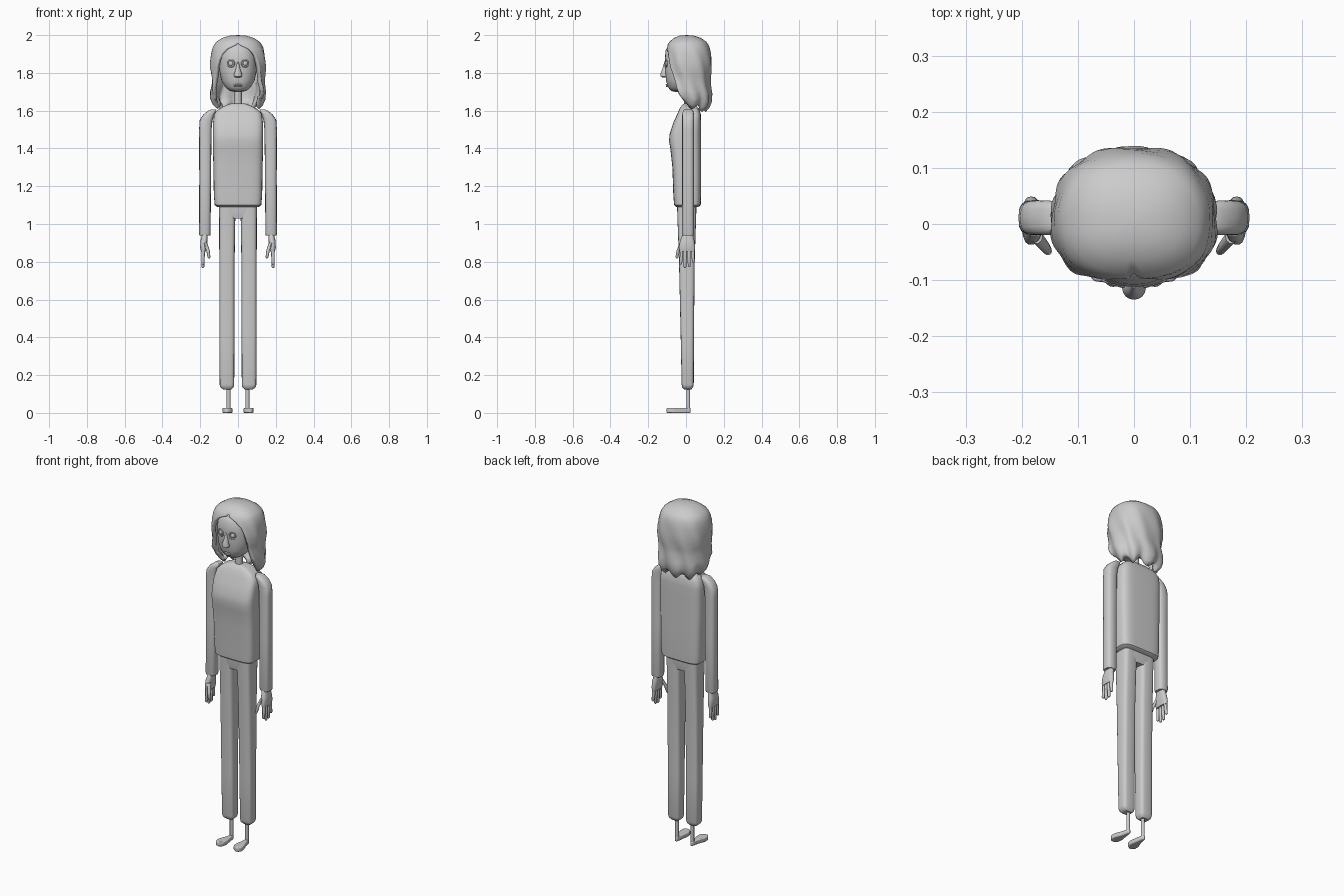
import bpy, bmesh, math
from math import sin, cos, pi, radians


def finish(bm, name, angle=40):
    me = bpy.data.meshes.new(name)
    bm.to_mesh(me)
    bm.free()
    ob = bpy.data.objects.new(name, me)
    bpy.context.collection.objects.link(ob)
    bpy.ops.object.select_all(action='DESELECT')
    ob.select_set(True)
    bpy.context.view_layer.objects.active = ob
    bpy.ops.object.shade_smooth_by_angle(angle=radians(angle))
    return ob


def spow(v, p):
    return math.copysign(abs(v) ** p, v)


def loft(name, rings, n=2.0, segs=24, sx=1, angle=40):
    """Rounded cross-sections (z, x0, x1, y0, y1) joined upward and capped."""
    bm = bmesh.new()
    rows = []
    for z, x0, x1, y0, y1 in rings:
        cx, cy, rx, ry = (x0 + x1) / 2, (y0 + y1) / 2, (x1 - x0) / 2, (y1 - y0) / 2
        rows.append([bm.verts.new((sx * (cx + rx * spow(cos(2 * pi * i / segs), 2 / n)),
                                   cy + ry * spow(sin(2 * pi * i / segs), 2 / n), z))
                     for i in range(segs)])
    for a, b in zip(rows, rows[1:]):
        for i in range(segs):
            j = (i + 1) % segs
            bm.faces.new((a[i], a[j], b[j], b[i]))
    bm.faces.new(rows[0][::-1])
    bm.faces.new(rows[-1])
    bmesh.ops.recalc_face_normals(bm, faces=bm.faces)
    return finish(bm, name, angle)


def ball(name, loc, size):
    bm = bmesh.new()
    bmesh.ops.create_uvsphere(bm, u_segments=24, v_segments=16, radius=1)
    for v in bm.verts:
        v.co = [v.co[k] * size[k] + loc[k] for k in range(3)]
    return finish(bm, name)


# Sweater body
loft("torso", [(1.09, -.11, .11, -.05, .065), (1.10, -.123, .123, -.063, .078),
               (1.15, -.128, .128, -.067, .08), (1.30, -.13, .13, -.072, .08),
               (1.40, -.133, .133, -.083, .08), (1.44, -.133, .133, -.09, .08),
               (1.48, -.133, .133, -.086, .08), (1.54, -.132, .132, -.066, .08),
               (1.585, -.125, .125, -.045, .078), (1.61, -.10, .10, -.035, .068),
               (1.63, -.06, .06, -.02, .05), (1.638, -.035, .035, -.01, .035)], n=4.5, segs=40)

# Trousers: hips and two legs
loft("hips", [(1.03, -.095, .095, -.04, .05), (1.06, -.1, .1, -.046, .055),
              (1.12, -.1, .1, -.048, .056)], n=4, segs=32)
for side, sx in (("left", 1), ("right", -1)):
    loft(side + "_trouser_leg",
         [(.125, .035, .08, -.01, .028), (.135, .024, .092, -.02, .037),
          (.15, .02, .097, -.023, .041), (.40, .019, .098, -.028, .042),
          (.80, .018, .099, -.037, .046), (1.05, .014, .1, -.046, .054),
          (1.10, .012, .1, -.047, .055)], n=4, sx=sx)
    loft(side + "_ankle", [(.02, .04, .06, .002, .022), (.16, .04, .06, .002, .022)],
         segs=12, sx=sx)

    # Foot: flat rounded sole, narrow heel and broad toe
    outline = [(.041, .02), (.05, .026), (.059, .02), (.066, -.02), (.082, -.06),
               (.083, -.085), (.072, -.102), (.052, -.104), (.034, -.09), (.029, -.065), (.036, -.02)]
    bm = bmesh.new()
    bot = bm.faces.new([bm.verts.new((sx * x, y, 0)) for x, y in outline])
    ext = bmesh.ops.extrude_face_region(bm, geom=[bot])["geom"]
    bmesh.ops.translate(bm, vec=(0, 0, .026),
                        verts=[g for g in ext if isinstance(g, bmesh.types.BMVert)])
    bmesh.ops.recalc_face_normals(bm, faces=bm.faces)
    foot = finish(bm, side + "_foot", 50)
    bev = foot.modifiers.new("round", 'BEVEL')
    bev.width, bev.segments = .007, 3

    # Sleeve with shoulder leaning in to the body
    loft(side + "_arm",
         [(.94, .147, .204, -.018, .04), (.95, .145, .206, -.021, .043),
          (1.25, .143, .205, -.02, .042), (1.50, .14, .206, -.02, .042),
          (1.55, .135, .203, -.02, .042), (1.58, .125, .183, -.02, .042),
          (1.60, .115, .158, -.016, .038), (1.606, .112, .142, -.008, .03)],
         n=3, segs=16, sx=sx)

    # Hand: palm, four fingers, thumb
    loft(side + "_palm", [(.855, .17, .196, -.034, .046), (.875, .166, .2, -.037, .049),
                          (.91, .162, .199, -.032, .044), (.94, .16, .192, -.02, .038),
                          (.955, .16, .192, -.016, .036)], n=2.6, sx=sx)
    for k, (y, tip) in enumerate([(-.024, .785), (-.004, .768), (.016, .772), (.036, .795)]):
        d = (y - .006) * .15
        loft(f"{side}_finger_{k + 1}",
             [(tip, .182, .19, y + d - .004, y + d + .004),
              (tip + .006, .178, .194, y + d - .008, y + d + .008),
              (.83, .176, .194, y - .009, y + .009), (.875, .174, .194, y - .01, y + .01)],
             segs=10, sx=sx)
    loft(side + "_thumb", [(.818, .149, .157, -.052, -.044), (.825, .146, .161, -.056, -.04),
                           (.86, .15, .168, -.05, -.03), (.90, .163, .185, -.035, -.01)],
         segs=10, sx=sx)

    # Eye with a raised lid ring
    ball(side + "_eye", (sx * .037, -.098, 1.85), (.015, .014, .016))
    bpy.ops.mesh.primitive_torus_add(major_radius=.018, minor_radius=.004, major_segments=24,
                                     minor_segments=8, location=(sx * .037, -.105, 1.85),
                                     rotation=(pi / 2, 0, sx * .3))
    ring = bpy.context.object
    ring.name = side + "_eyelid"
    bpy.ops.object.shade_smooth()

# Neck and head
loft("neck", [(1.60, -.024, .024, -.012, .036), (1.66, -.02, .02, -.01, .03),
              (1.78, -.02, .02, -.01, .03)], segs=16)
loft("head", [(1.70, -.02, .02, -.06, .0), (1.705, -.045, .045, -.08, .02),
              (1.725, -.068, .068, -.096, .045), (1.76, -.088, .088, -.106, .07),
              (1.81, -.098, .098, -.11, .09), (1.87, -.1, .1, -.112, .1),
              (1.92, -.09, .09, -.108, .09), (1.955, -.06, .06, -.085, .06),
              (1.97, -.02, .02, -.04, .03)], n=2.3, segs=32, angle=60)

# Nose and mouth
loft("nose", [(1.776, -.012, .012, -.125, -.095), (1.782, -.021, .021, -.134, -.095),
              (1.795, -.021, .021, -.135, -.095), (1.82, -.012, .012, -.126, -.095),
              (1.86, -.004, .004, -.114, -.095)], segs=16)
ball("upper_lip", (0, -.101, 1.737), (.024, .007, .004))
ball("lower_lip", (0, -.098, 1.729), (.02, .008, .005))

# Wavy hair: a shell open at the face, with locks at its lower edge
# each row: height, width factor, half angle of the face opening
hair = [(2.0, 0, 0), (1.997, .3, 0), (1.985, .57, 0), (1.965, .78, 0), (1.95, .86, 3),
        (1.93, .92, 20), (1.90, .96, 33), (1.86, .99, 41), (1.82, 1.0, 47), (1.78, .96, 55),
        (1.74, .94, 62), (1.70, .98, 68), (1.66, .97, 74), (1.63, .90, 78), (1.61, .78, 80)]
bm = bmesh.new()
rows, N = [], 72
for r, (z, s, a) in enumerate(hair):
    d = max(0, (r - 4) / (len(hair) - 5))
    row = []
    for i in range(N + 1):
        t = radians(a) + (2 * pi - 2 * radians(a)) * i / N
        wave = 1 + d * .055 * sin(9 * t + 25 * z) - .02 * s * abs(cos(t / 2)) ** 40
        front = max(0, cos(t) + .5)
        zz = z + d * d * (.016 * sin(9 * t + 1.5) + .05 * front)
        x = .147 * s * wave * spow(sin(t), .85)
        y = -spow(cos(t), .85) * s * wave * (.117 if cos(t) > 0 else .135)
        row.append(bm.verts.new((x, y + .002, zz)))
    rows.append(row)
for p, q in zip(rows, rows[1:]):
    for i in range(N):
        bm.faces.new((p[i], q[i], q[i + 1], p[i + 1]))
bmesh.ops.remove_doubles(bm, verts=bm.verts, dist=.0004)
ob = finish(bm, "hair", 60)
sol = ob.modifiers.new("thickness", 'SOLIDIFY')
sol.thickness, sol.offset = .022, -1
